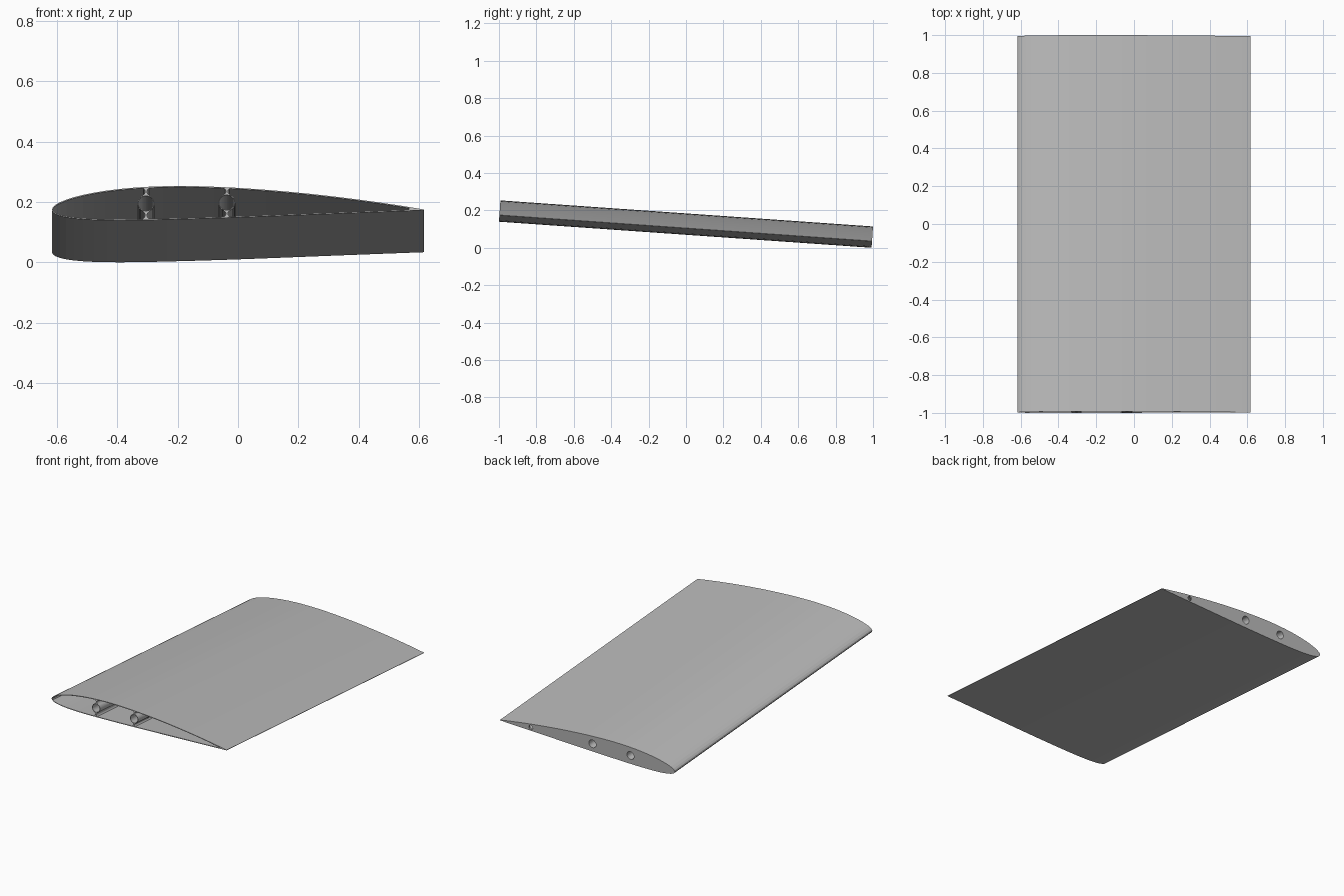
import bpy, bmesh, math
from mathutils import Matrix

if "Cube" in bpy.data.objects:
    bpy.data.objects.remove(bpy.data.objects["Cube"])

CHORD, SPAN, TILT = 1.235, 1.997, math.radians(4.0)
SKIN, CAP = 0.004, 0.01
SEGMENTS = 32
FRONT, BACK = -SPAN / 2, SPAN / 2

grey = bpy.data.materials.new("plain grey")
grey.use_nodes = True
grey.diffuse_color = (0.5, 0.5, 0.5, 1)
grey.node_tree.nodes["Principled BSDF"].inputs["Base Color"].default_value = (0.5, 0.5, 0.5, 1)


def camber(u):
    p, m = 0.4, 0.02
    if u < p:
        return CHORD * m / p**2 * (2 * p * u - u * u)
    return CHORD * m / (1 - p)**2 * (1 - 2 * p + 2 * p * u - u * u)


def half(u):
    u = max(u, 0)
    return CHORD * 0.45 * (0.2969 * math.sqrt(u) - 0.126 * u - 0.3516 * u**2
                           + 0.2843 * u**3 - 0.1015 * u**4)


def to_x(u):
    return (u - 0.5) * CHORD


def airfoil(inset):
    """Closed outline, trailing edge over the top to the nose and back."""
    start = inset / CHORD
    end = 1.0 if inset == 0 else 0.96
    top, bottom = [], []
    for i in range(SEGMENTS + 1):
        u = start + (end - start) * (1 - math.cos(math.pi * i / SEGMENTS)) / 2
        h = max(min(half(u) - inset, half(u - start)), 0)
        top.append((to_x(u), camber(u) + h))
        bottom.append((to_x(u), camber(u) - h))
    return top[::-1] + bottom[1:]


def circle(u, radius, sides=32):
    return [(to_x(u) + radius * math.cos(2 * math.pi * i / sides),
             camber(u) + radius * math.sin(2 * math.pi * i / sides)) for i in range(sides)]


outline = airfoil(0)
low, high = min(p[1] for p in outline), max(p[1] for p in outline)
# Tilt the wing along its span, then rest it on the ground and centre it
PLACE = (Matrix.Translation((0, -(low + high) / 2 * math.sin(TILT),
                             BACK * math.sin(TILT) - low * math.cos(TILT)))
         @ Matrix.Rotation(-TILT, 4, 'X'))


def section(name, loops, y0, y1):
    """Extrude a flat section, with any holes, along the span."""
    bm = bmesh.new()
    edges = []
    for loop in loops:
        vs = [bm.verts.new((x, y0, z)) for x, z in loop]
        edges += [bm.edges.new((a, b)) for a, b in zip(vs, vs[1:] + vs[:1])]
    bmesh.ops.triangle_fill(bm, use_beauty=True, edges=edges)
    result = bmesh.ops.extrude_face_region(bm, geom=bm.faces[:], use_keep_orig=True)
    moved = [g for g in result["geom"] if isinstance(g, bmesh.types.BMVert)]
    bmesh.ops.translate(bm, verts=moved, vec=(0, y1 - y0, 0))
    bmesh.ops.recalc_face_normals(bm, faces=bm.faces[:])
    bm.transform(PLACE)
    mesh = bpy.data.meshes.new(name)
    bm.to_mesh(mesh)
    bm.free()
    mesh.materials.append(grey)
    obj = bpy.data.objects.new(name, mesh)
    bpy.context.collection.objects.link(obj)


# Spar positions as chord fractions
spars = {"front_spar": 0.253, "rear_spar": 0.47}
OUTER, BORE = 0.028, 0.025

# Hollow skin, open at the front
section("wing_skin", [outline, airfoil(SKIN)], FRONT, BACK - CAP)

# Closing rib with spar holes and a small hole near the trailing edge
holes = [circle(u, BORE) for u in spars.values()] + [circle(0.823, 0.014, 20)]
section("end_rib", [outline] + holes, BACK - CAP, BACK)

for name, u in spars.items():
    # Tube
    section(name + "_tube", [circle(u, OUTER), circle(u, BORE)], FRONT, BACK - CAP)
    # Waisted webs joining the tube to the skin
    for side, label in ((1, "upper"), (-1, "lower")):
        near, far = OUTER - 0.003, half(u) - SKIN / 2
        right = []
        for i in range(9):
            t = i / 8
            width = 0.003 + 0.009 * abs(2 * t - 1)**2
            right.append((width, camber(u) + side * (near + (far - near) * t)))
        web = [(to_x(u) + w, z) for w, z in right] + [(to_x(u) - w, z) for w, z in right[::-1]]
        section(name + "_" + label + "_web", [web], FRONT, BACK - CAP)
